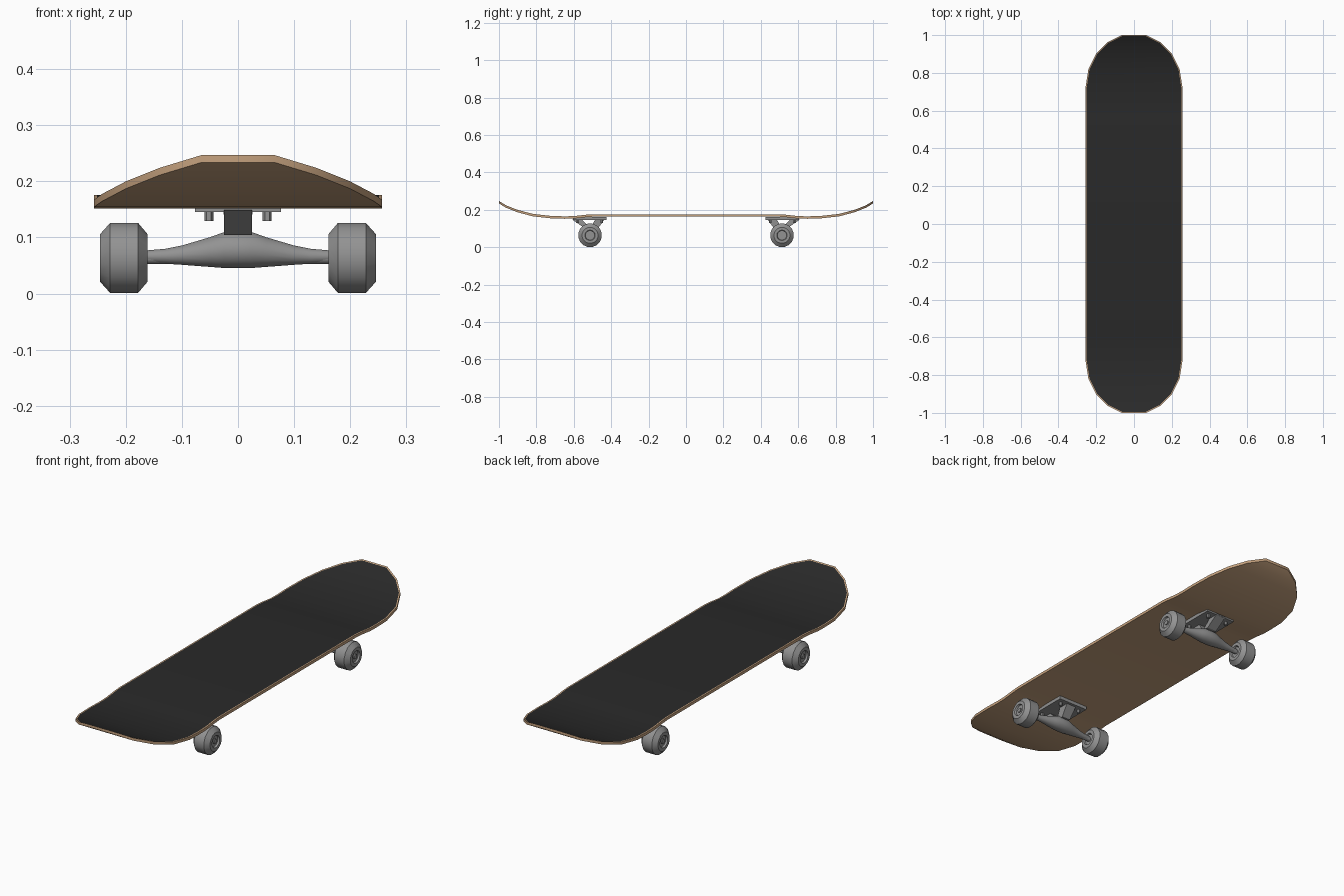
import bpy, bmesh, math
from mathutils import Vector

if "Cube" in bpy.data.objects:
    bpy.data.objects.remove(bpy.data.objects["Cube"])


def mat(name, rgb):
    m = bpy.data.materials.new(name)
    m.diffuse_color = (*rgb, 1)
    m.use_nodes = True
    m.node_tree.nodes["Principled BSDF"].inputs["Base Color"].default_value = m.diffuse_color
    return m


wood = mat("wood", (0.56, 0.36, 0.21))
grip = mat("black_grip", (0.022, 0.022, 0.022))
metal = mat("grey_metal", (0.29, 0.29, 0.29))


def finish(bm, name, mats, smooth=None):
    bmesh.ops.recalc_face_normals(bm, faces=bm.faces)
    me = bpy.data.meshes.new(name)
    bm.to_mesh(me)
    bm.free()
    ob = bpy.data.objects.new(name, me)
    bpy.context.collection.objects.link(ob)
    for m in mats:
        me.materials.append(m)
    if smooth:
        bpy.ops.object.select_all(action='DESELECT')
        ob.select_set(True)
        bpy.context.view_layer.objects.active = ob
        bpy.ops.object.shade_smooth_by_angle(angle=math.radians(smooth))
    return ob


def loft(name, rings, smooth=None, closed=False):
    bm = bmesh.new()
    vs = [[bm.verts.new(p) for p in r] for r in rings]
    n = len(vs[0])
    pairs = list(zip(vs, vs[1:])) + ([(vs[-1], vs[0])] if closed else [])
    for a, b in pairs:
        for i in range(n):
            j = (i + 1) % n
            bm.faces.new((a[i], a[j], b[j], b[i]))
    if not closed:
        bm.faces.new(vs[0])
        bm.faces.new(vs[-1])
    return finish(bm, name, [metal], smooth)


def ring(x, cy, cz, ry, rz, n=16):
    return [(x, cy + ry * math.cos((i + .5) * math.tau / n),
             cz + rz * math.sin((i + .5) * math.tau / n)) for i in range(n)]


def rect(hx, y0, y1, z):
    return [(-hx, y0, z), (hx, y0, z), (hx, y1, z), (-hx, y1, z)]


# deck: (y, underside z) profile, rounded ends, black inset top
half = [(0.0, .164), (0.5, .164), (0.54, .161), (0.6, .154), (0.65, .153), (0.72, .155)]
ends = [(70, .166), (51, .188), (33, .212), (14.5, .235)]
stations = [(.257, y, z) for y, z in half]
for a, z in ends:
    a = math.radians(a)
    stations.append((.257 * math.sin(a), .72 + .2892 * math.cos(a), z))
stations = [(w, -y, z) for w, y, z in reversed(stations[1:])] + stations
bm = bmesh.new()
T = .013
rows = [[bm.verts.new((sx * w, y, z + dz)) for sx, dz in ((-1, 0), (1, 0), (1, T), (-1, T))]
        for w, y, z in stations]
top = []
for a, b in zip(rows, rows[1:]):
    for i in range(4):
        j = (i + 1) % 4
        f = bm.faces.new((a[i], a[j], b[j], b[i]))
        if i == 2:
            top.append(f)
bm.faces.new(rows[0])
bm.faces.new(rows[-1])
bmesh.ops.recalc_face_normals(bm, faces=bm.faces)
bmesh.ops.inset_region(bm, faces=top, thickness=.006, use_even_offset=True)
for f in top:
    f.material_index = 1
finish(bm, "deck", [wood, grip], 30)

# trucks: built once per end, s mirrors front and back
AXLE_Y, AXLE_Z = .513, .0645
for s, end in ((-1, "front"), (1, "back")):
    # base plate
    loft(end + "_base_plate", [rect(.077, s * .425, s * .605, z) for z in (.146, .162)])
    # hanger: tapered body across the axle
    prof = [(.165, .056, .078, .011), (.13, .054, .081, .014), (.1, .052, .087, .018),
            (.05, .048, .102, .028), (.025, .046, .111, .034)]
    prof = [(-x, a, b, r) for x, a, b, r in prof] + [(x, a, b, r) for x, a, b, r in reversed(prof)]
    loft(end + "_hanger", [ring(x, s * AXLE_Y, (a + b) / 2, r, (b - a) / 2) for x, a, b, r in prof], 40)
    # slanted pivot arm on the outside, kingpin block on the inside
    loft(end + "_pivot_arm", [rect(.025, s * .56, s * .61, .15), rect(.025, s * .51, s * .545, .105)])
    loft(end + "_kingpin_block", [rect(.026, s * .435, s * .485, .15), rect(.022, s * .475, s * .515, .095)])
    # axle
    loft(end + "_axle", [ring(x, s * AXLE_Y, AXLE_Z, .011, .011, 10) for x in (-.243, .243)], 40)
    for sx, side in ((-1, "left"), (1, "right")):
        # wheel with chamfered rims and recessed hub
        wp = [(.161, .043), (.178, .0635), (.228, .0635), (.246, .043), (.246, .028),
              (.238, .025), (.238, .008), (.168, .008), (.168, .025), (.161, .028)]
        loft(f"{end}_{side}_wheel",
             [ring(sx * x, s * AXLE_Y, AXLE_Z, r, r, 16) for x, r in wp], 35, closed=True)
        # mounting bolts
        for y in (.45, .58):
            pts = [[(sx * .052 + .008 * math.cos(k * math.tau / 6),
                     s * y + .008 * math.sin(k * math.tau / 6), z) for k in range(6)]
                   for z in (.130, .150)]
            loft(f"{end}_{side}_bolt_{'inner' if y < .5 else 'outer'}", pts)

# rest the wheels on the ground
for ob in bpy.data.objects:
    ob.location.z -= .001
